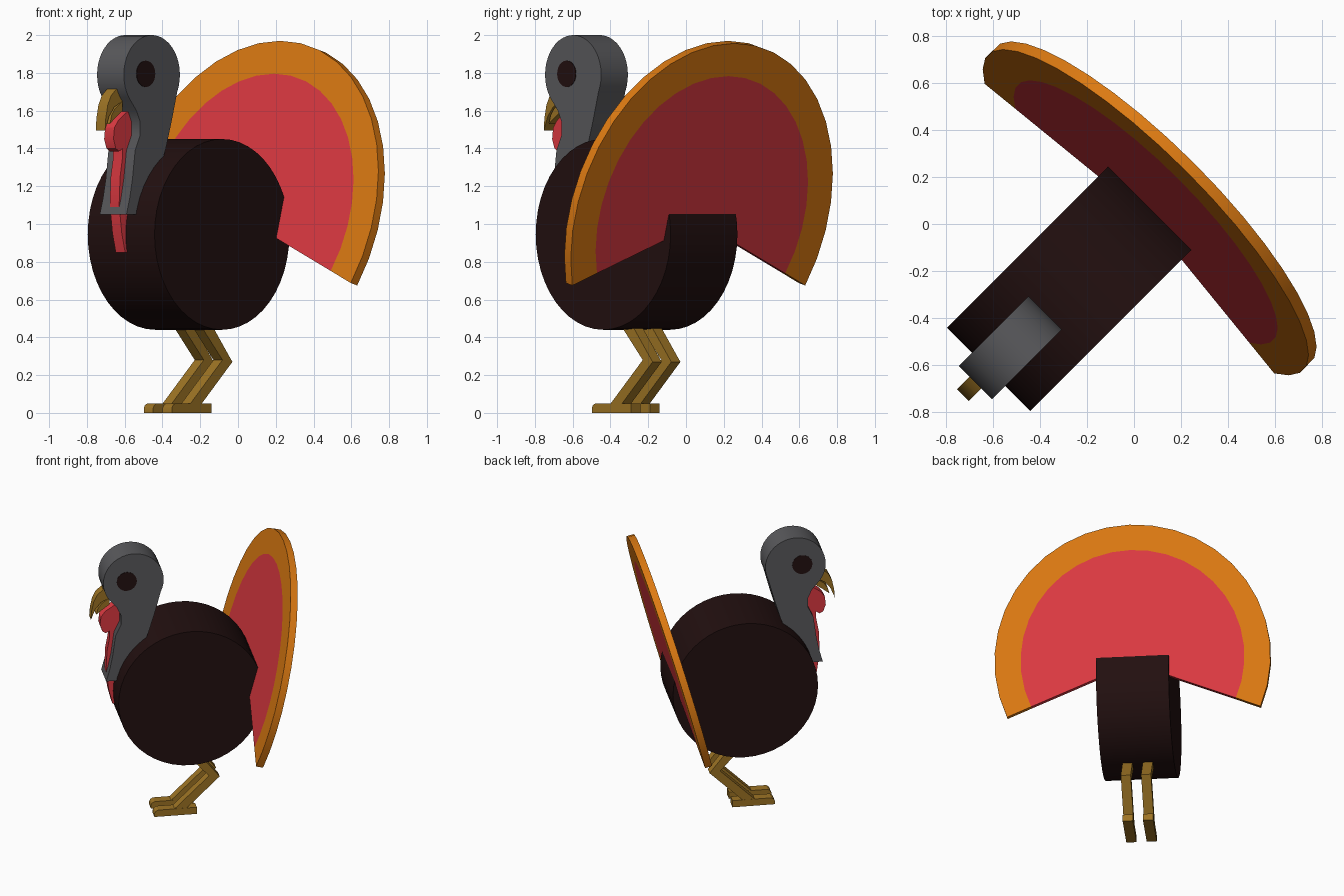
import bpy, bmesh, math
from mathutils import Vector

cube = bpy.data.objects.get("Cube")
if cube:
    bpy.data.objects.remove(cube, do_unlink=True)

# The bird stands diagonally: BACK points to its tail, SIDE across it
BACK = Vector((1, 1, 0)).normalized()
SIDE = Vector((1, -1, 0)).normalized()
UP = Vector((0, 0, 1))


def material(name, rgb):
    m = bpy.data.materials.new(name)
    m.use_nodes = True
    m.diffuse_color = (*rgb, 1)
    m.node_tree.nodes["Principled BSDF"].inputs["Base Color"].default_value = (*rgb, 1)
    return m


dark_brown = material("dark brown", (0.016, 0.005, 0.005))
grey = material("grey", (0.10, 0.10, 0.107))
red = material("red", (0.73, 0.042, 0.054))
orange = material("orange", (0.72, 0.195, 0.006))
ochre = material("ochre", (0.34, 0.175, 0.018))


def arc(cx, cy, r, start, end, n):
    """Points along a circular arc, angles in degrees."""
    steps = [math.radians(start + (end - start) * i / n) for i in range(n + 1)]
    return [(cx + r * math.cos(a), cy + r * math.sin(a)) for a in steps]


def prism(name, profile, origin, ax, ay, depth, mat):
    """Extrude a flat profile drawn on axes ax, ay along depth."""
    bm = bmesh.new()
    face = bm.faces.new([bm.verts.new(origin + ax * a + ay * b) for a, b in profile])
    new = bmesh.ops.extrude_face_region(bm, geom=[face])["geom"]
    bmesh.ops.translate(bm, vec=depth, verts=[g for g in new if isinstance(g, bmesh.types.BMVert)])
    bmesh.ops.recalc_face_normals(bm, faces=bm.faces)
    mesh = bpy.data.meshes.new(name)
    bm.to_mesh(mesh)
    bm.free()
    mesh.materials.append(mat)
    obj = bpy.data.objects.new(name, mesh)
    bpy.context.collection.objects.link(obj)
    bpy.ops.object.select_all(action="DESELECT")
    obj.select_set(True)
    bpy.context.view_layer.objects.active = obj
    bpy.ops.object.shade_smooth_by_angle(angle=math.radians(30))
    return obj


def slab(name, profile, half, mat, centre=0.0):
    """Side-view profile given thickness across the bird."""
    return prism(name, profile, SIDE * (centre - half), BACK, UP, SIDE * 2 * half, mat)


# Body drum
slab("body", arc(-0.37, 0.945, 0.505, 0, 352.5, 47), 0.25, dark_brown)

# Head and neck in one profile
neck_front = [(-0.86, 1.6), (-0.832, 1.54), (-0.832, 1.47), (-0.87, 1.39),
              (-0.89, 1.24), (-0.91, 1.14), (-0.935, 1.05)]
neck_back = [(-0.7, 1.05), (-0.68, 1.3), (-0.64, 1.4), (-0.595, 1.55)]
slab("head_and_neck", arc(-0.745, 1.79, 0.21, -25, 215, 28) + neck_front + neck_back, 0.1, grey)

# Eyes, thin discs on both cheeks
for label, s in (("left", 1), ("right", -1)):
    slab(label + "_eye", arc(-0.792, 1.795, 0.07, 0, 345, 23), 0.003, dark_brown, s * 0.1)

# Beak
slab("upper_beak", [(-0.9, 1.72), (-0.945, 1.715), (-0.985, 1.68), (-1.01, 1.63),
                    (-1.025, 1.56), (-1.03, 1.495), (-1.0, 1.57), (-0.96, 1.62), (-0.9, 1.65)],
     0.035, ochre)
slab("lower_beak", [(-0.9, 1.65), (-0.955, 1.61), (-0.98, 1.575), (-0.993, 1.53),
                    (-0.955, 1.56), (-0.9, 1.6)], 0.034, ochre)

# Wattle with its rounded lobe and long hanging strip
slab("wattle", [(-0.82, 1.61), (-0.87, 1.59), (-0.93, 1.55), (-0.96, 1.51), (-0.967, 1.45),
                (-0.95, 1.4), (-0.925, 1.385), (-0.9, 1.4), (-0.9, 1.35), (-0.918, 1.25),
                (-0.925, 1.1), (-0.905, 0.95), (-0.88, 0.85), (-0.84, 0.85), (-0.8, 1.3)],
     0.035, red)

# Tail fan, leaning back: red centre inside an orange border
lean = math.radians(15)
fan_up = BACK * math.sin(lean) + UP * math.cos(lean)
fan_depth = (BACK * math.cos(lean) - UP * math.sin(lean)) * 0.05
fan_origin = BACK * 0.07 + UP * 1.052
inner = arc(0, 0, 0.77, -23.8, 203.8, 24)
outer = arc(0, 0, 0.95, -23.4, 203.4, 24)
prism("tail_centre", inner + [(0, -0.033)], fan_origin, SIDE, fan_up, fan_depth, red)
prism("tail_border", outer + inner[::-1], fan_origin, SIDE, fan_up, fan_depth, orange)

# Legs and feet
leg = [(-0.46, 0.55), (-0.363, 0.44), (-0.22, 0.28), (-0.47, 0.04),
       (-0.385, 0.04), (-0.146, 0.27), (-0.28, 0.44), (-0.37, 0.55)]
foot = [(-0.305, 0), (-0.305, 0.05), (-0.575, 0.05), (-0.592, 0.04), (-0.6, 0.025), (-0.6, 0)]
for label, s in (("left", 1), ("right", -1)):
    slab(label + "_leg", leg, 0.034, ochre, s * 0.07)
    slab(label + "_foot", foot, 0.035, ochre, s * 0.07)
